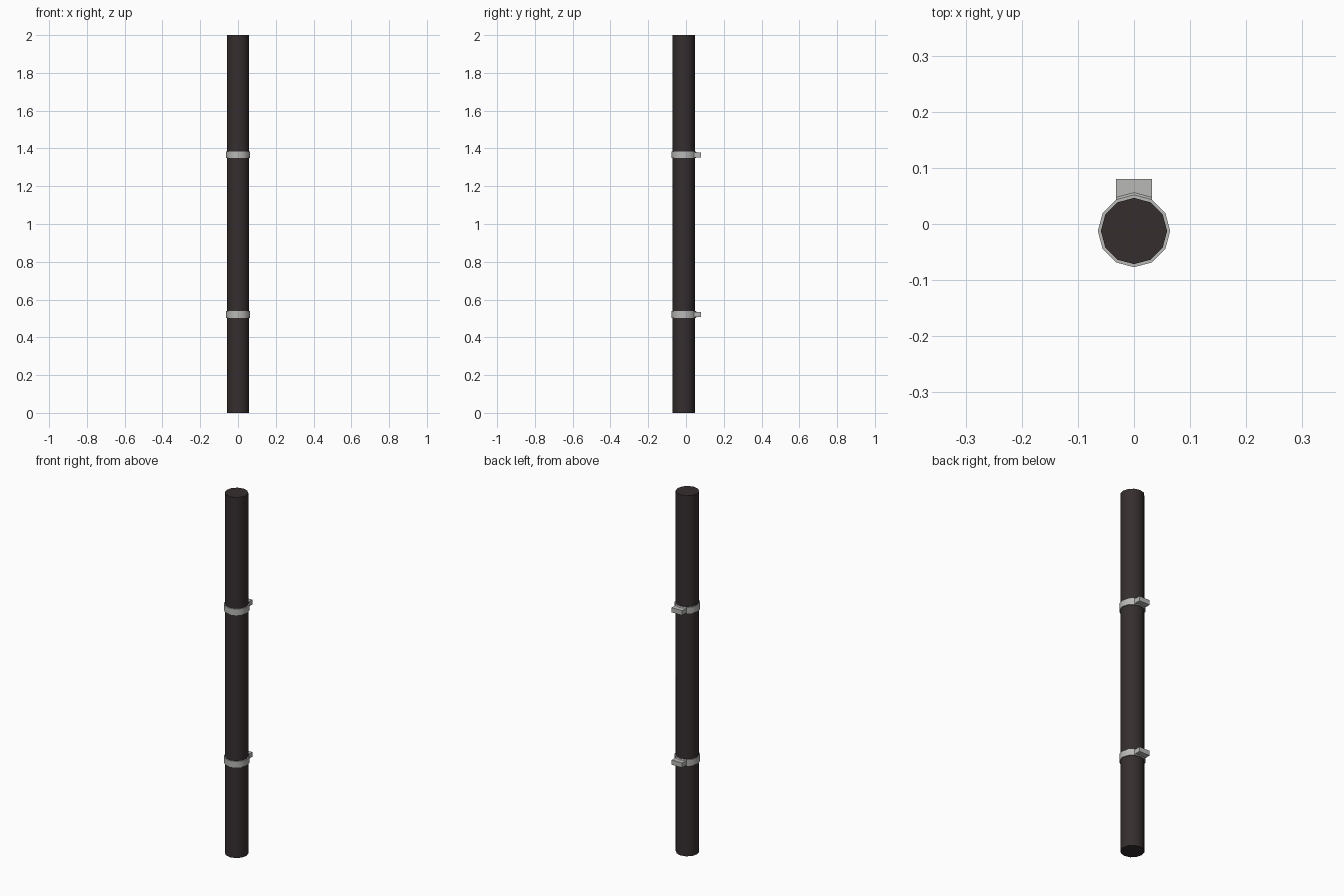
import bpy, bmesh, math

if "Cube" in bpy.data.objects:
    bpy.data.objects.remove(bpy.data.objects["Cube"])

SIDES = 12
CY = -0.0125          # pipe axis offset in y
PIPE_R, RING_R = 0.059, 0.0645
RING_H, TAB_H = 0.0175, 0.013   # half heights
TAB_END = 0.08


def material(name, rgb):
    m = bpy.data.materials.new(name)
    m.diffuse_color = (*rgb, 1)
    m.use_nodes = True
    m.node_tree.nodes["Principled BSDF"].inputs["Base Color"].default_value = m.diffuse_color
    return m


def finish(name, bm, mat):
    bmesh.ops.recalc_face_normals(bm, faces=bm.faces)
    me = bpy.data.meshes.new(name)
    bm.to_mesh(me)
    bm.free()
    me.materials.append(mat)
    ob = bpy.data.objects.new(name, me)
    bpy.context.collection.objects.link(ob)
    bpy.ops.object.select_all(action='DESELECT')
    ob.select_set(True)
    bpy.context.view_layer.objects.active = ob
    bpy.ops.object.shade_smooth_by_angle(angle=math.radians(40))
    return ob


def circle(bm, r, z):
    return [bm.verts.new((r * math.cos(2 * math.pi * i / SIDES),
                          CY + r * math.sin(2 * math.pi * i / SIDES), z))
            for i in range(SIDES)]


def bridge(bm, a, b):
    n = len(a)
    for i in range(n):
        j = (i + 1) % n
        bm.faces.new((a[i], a[j], b[j], b[i]))


dark = material("dark brown metal", (0.036, 0.027, 0.028))
grey = material("light grey metal", (0.48, 0.48, 0.47))

# Pipe
bm = bmesh.new()
low, high = circle(bm, PIPE_R, 0), circle(bm, PIPE_R, 2)
bridge(bm, low, high)
bm.faces.new(low)
bm.faces.new(high)
finish("downpipe", bm, dark)


# Clamp ring with a wall tab pulled out of its two rear faces
def clamp(name, z):
    bm = bmesh.new()
    o0, o1 = circle(bm, RING_R, z - RING_H), circle(bm, RING_R, z + RING_H)
    i0, i1 = circle(bm, PIPE_R - 0.001, z - RING_H), circle(bm, PIPE_R - 0.001, z + RING_H)
    bridge(bm, i0, o0)
    bridge(bm, i1, o1)
    rear = []
    for i in range(SIDES):
        j = (i + 1) % SIDES
        f = bm.faces.new((o0[i], o0[j], o1[j], o1[i]))
        if i in (2, 3):
            rear.append(f)
    # neck narrows right behind the ring, then runs straight to the wall
    for offset, depth in ((0.004, None), (0, TAB_END)):
        geo = bmesh.ops.extrude_face_region(bm, geom=rear)
        bmesh.ops.delete(bm, geom=rear, context='FACES_ONLY')
        rear = [g for g in geo["geom"] if isinstance(g, bmesh.types.BMFace)]
        for v in {v for f in rear for v in f.verts}:
            v.co.y = depth if depth else v.co.y + offset
            v.co.z = z + math.copysign(TAB_H, v.co.z - z)
    finish(name, bm, grey)


clamp("lower_clamp", 0.521)
clamp("upper_clamp", 1.366)
